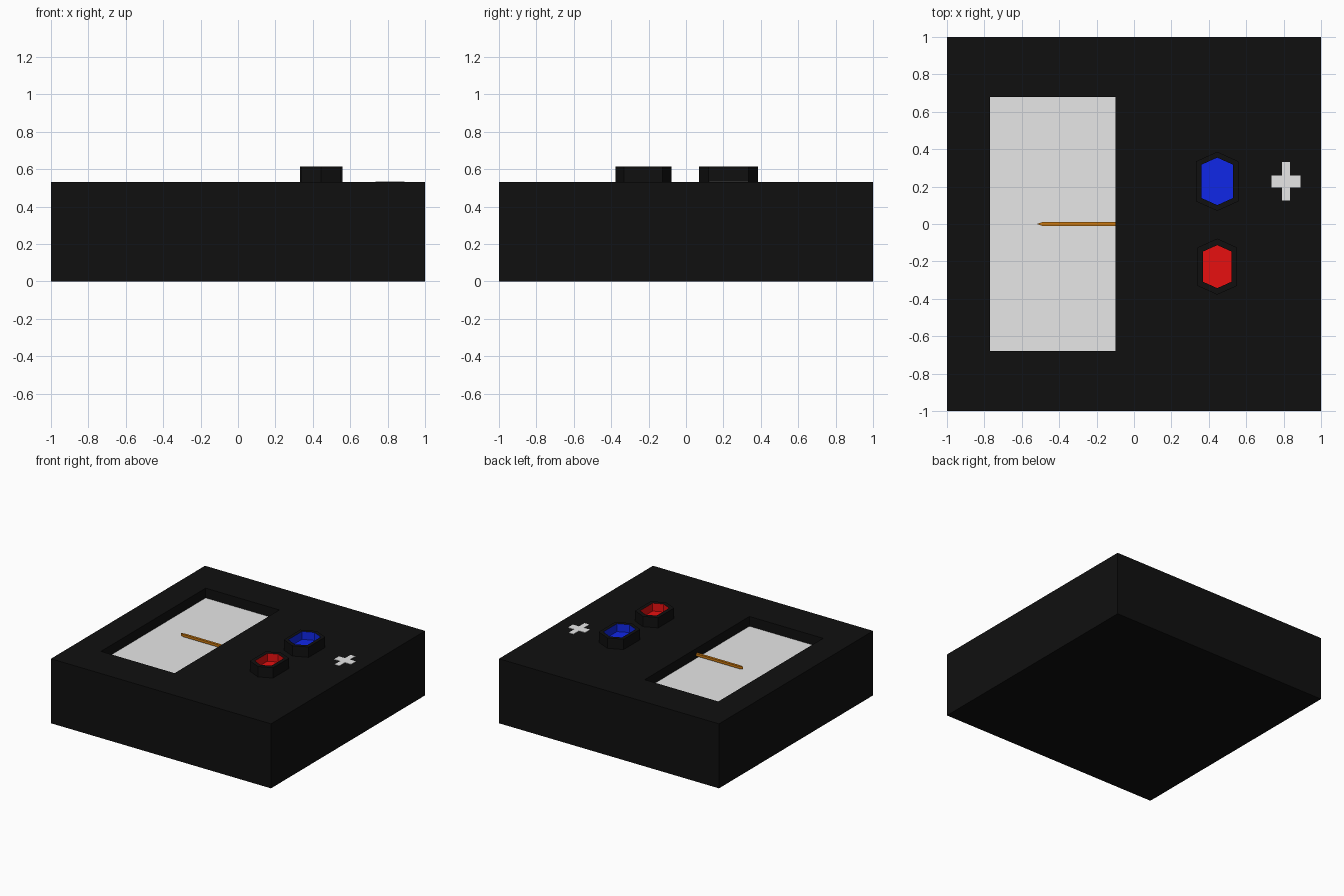
import bpy
import bmesh

cube = bpy.data.objects.get("Cube")
if cube:
    bpy.data.objects.remove(cube, do_unlink=True)

TOP = 0.53       # lid height
FLOOR = 0.447    # recessed dial height


def material(name, colour):
    mat = bpy.data.materials.new(name)
    mat.use_nodes = True
    mat.diffuse_color = (*colour, 1)
    mat.node_tree.nodes["Principled BSDF"].inputs["Base Color"].default_value = (*colour, 1)
    return mat


black = material("matte black", (0.005, 0.005, 0.005))
white = material("dial white", (0.8, 0.8, 0.8))
red = material("terminal red", (0.8, 0.005, 0.005))
blue = material("terminal blue", (0.005, 0.02, 0.8))
orange = material("needle orange", (0.6, 0.19, 0.005))


def make_object(name, bm, *mats):
    bmesh.ops.recalc_face_normals(bm, faces=bm.faces)
    mesh = bpy.data.meshes.new(name)
    bm.to_mesh(mesh)
    bm.free()
    for mat in mats:
        mesh.materials.append(mat)
    obj = bpy.data.objects.new(name, mesh)
    bpy.context.collection.objects.link(obj)
    return obj


def prism(name, outline, z0, z1, mat):
    bm = bmesh.new()
    face = bm.faces.new([bm.verts.new((x, y, z0)) for x, y in outline])
    geom = bmesh.ops.extrude_face_region(bm, geom=[face])["geom"]
    verts = [g for g in geom if isinstance(g, bmesh.types.BMVert)]
    bmesh.ops.translate(bm, verts=verts, vec=(0, 0, z1 - z0))
    return make_object(name, bm, mat)


def rectangle(x0, x1, y0, y1):
    return [(x0, y0), (x1, y0), (x1, y1), (x0, y1)]


# Case with a rectangular dial window sunk into the lid
case = prism("case", rectangle(-1, 1, -1, 1), 0, TOP, black)
cutter = prism("window_cutter", rectangle(-0.77, -0.1, -0.68, 0.68), FLOOR, TOP + 0.2, black)
cutter.hide_render = True
cutter.hide_viewport = True
cut = case.modifiers.new("window", "BOOLEAN")
cut.operation = "DIFFERENCE"
cut.solver = "EXACT"
cut.object = cutter

# Dial plate and pointed needle
prism("dial_plate", rectangle(-0.77, -0.1, -0.68, 0.68), FLOOR - 0.002, FLOOR + 0.003, white)
prism("needle", [(-0.52, 0), (-0.49, -0.01), (-0.1, -0.01), (-0.1, 0.01), (-0.49, 0.01)],
      0.468, 0.488, orange)


# Hollow six-sided terminals: black outside and rim, coloured inside
def terminal(name, cx, cy, outer, inner, z_in, mat):
    def ring(bm, half_w, half_l, z):
        shoulder = half_l - half_w * 0.45
        points = [(0, half_l), (-half_w, shoulder), (-half_w, -shoulder),
                  (0, -half_l), (half_w, -shoulder), (half_w, shoulder)]
        return [bm.verts.new((cx + x, cy + y, z)) for x, y in points]

    bm = bmesh.new()
    rim = 0.615
    rings = [ring(bm, *outer, TOP), ring(bm, *outer, rim),
             ring(bm, *inner, rim), ring(bm, *inner, z_in)]
    for level, (low, high) in enumerate(zip(rings, rings[1:])):
        for i in range(6):
            j = (i + 1) % 6
            face = bm.faces.new((low[i], low[j], high[j], high[i]))
            face.material_index = 1 if level == 2 else 0
    bm.faces.new(rings[3]).material_index = 1
    bm.faces.new(rings[0])
    make_object(name, bm, black, mat)


terminal("blue_terminal", 0.445, 0.228, (0.113, 0.158), (0.085, 0.127), 0.55, blue)
terminal("red_terminal", 0.445, -0.228, (0.105, 0.15), (0.075, 0.115), 0.55, red)

# Plus sign plate beside the terminals
cx, cy = 0.813, 0.228
arm_x, arm_y, bar_x, bar_y = 0.078, 0.103, 0.022, 0.032
quarter = [(arm_x, bar_y), (bar_x, bar_y), (bar_x, arm_y)]
mirrored = [(-x, y) for x, y in reversed(quarter)]
half = quarter + mirrored
plus = half + [(-x, -y) for x, y in half]
prism("plus_plate", [(cx + x, cy + y) for x, y in plus], TOP - 0.002, TOP + 0.003, white)
